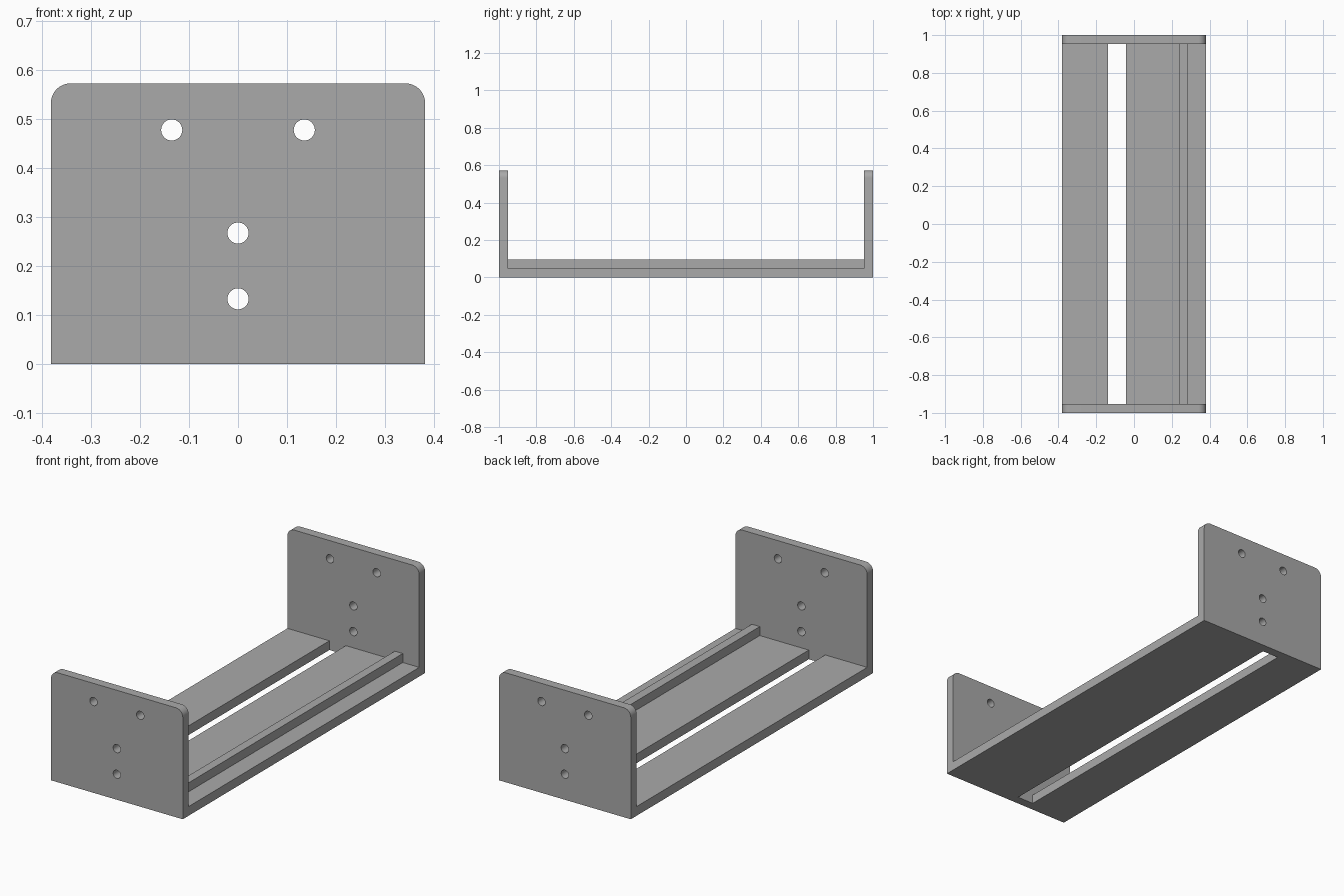
import bpy, bmesh, math
from mathutils import Matrix, Vector

if "Cube" in bpy.data.objects:
    bpy.data.objects.remove(bpy.data.objects["Cube"])

HALF_X, HALF_Y, TOP = 0.381, 1.0, 0.572
WALL = 0.048
INNER = HALF_Y - WALL
CORNER, HOLE = 0.04, 0.0215

grey = bpy.data.materials.new("plain grey")
grey.use_nodes = True
colour = (0.40, 0.40, 0.40, 1)
grey.diffuse_color = colour
grey.node_tree.nodes["Principled BSDF"].inputs["Base Color"].default_value = colour


def add_object(name, bm):
    bmesh.ops.recalc_face_normals(bm, faces=bm.faces)
    mesh = bpy.data.meshes.new(name)
    bm.to_mesh(mesh)
    bm.free()
    mesh.materials.append(grey)
    obj = bpy.data.objects.new(name, mesh)
    bpy.context.collection.objects.link(obj)
    return obj


def box(name, low, high):
    low, high = Vector(low), Vector(high)
    bm = bmesh.new()
    bmesh.ops.create_cube(bm, size=1, matrix=Matrix.Translation((low + high) / 2)
                          @ Matrix.Diagonal((*(high - low), 1)))
    return add_object(name, bm)


def cut(target, cutter):
    mod = target.modifiers.new("cut", "BOOLEAN")
    mod.operation, mod.solver, mod.object = "DIFFERENCE", "EXACT", cutter
    bpy.context.view_layer.objects.active = target
    bpy.ops.object.modifier_apply(modifier=mod.name)
    bpy.data.objects.remove(cutter)


# U-shaped bracket: side profile swept across the width
right_half = [(HALF_Y, 0), (HALF_Y, TOP), (INNER, TOP), (INNER, WALL)]
profile = right_half + [(-y, z) for y, z in reversed(right_half)]
bm = bmesh.new()
face = bm.faces.new([bm.verts.new((-HALF_X, y, z)) for y, z in profile])
swept = bmesh.ops.extrude_face_region(bm, geom=[face])["geom"]
bmesh.ops.translate(bm, vec=(2 * HALF_X, 0, 0),
                    verts=[v for v in swept if isinstance(v, bmesh.types.BMVert)])

# rounded upper corners of both end plates
corners = [e for e in bm.edges
           if all(v.co.z > TOP - 0.01 for v in e.verts)
           and e.verts[0].co.x * e.verts[1].co.x > 0]
bmesh.ops.bevel(bm, geom=corners, offset=CORNER, segments=10, profile=0.5,
                affect="EDGES")
bracket = add_object("bracket", bm)

# long slot through the base
cut(bracket, box("slot_cutter", (-0.138, -INNER, -0.1), (-0.043, INNER, 0.2)))

# screw holes through both end plates
for x, z in [(-0.135, 0.477), (0.135, 0.477), (0, 0.267), (0, 0.133)]:
    bm = bmesh.new()
    bmesh.ops.create_cone(bm, cap_ends=True, segments=32, radius1=HOLE, radius2=HOLE,
                          depth=3, matrix=Matrix.Translation((x, 0, z))
                          @ Matrix.Rotation(math.pi / 2, 4, "X"))
    cut(bracket, add_object("hole_cutter", bm))

# low guide rail along the base
box("guide_rail", (0.24, -INNER, WALL), (0.286, INNER, 0.095))

# smooth the round corners and holes, keep the rest crisp
bpy.ops.object.select_all(action="DESELECT")
bracket.select_set(True)
bpy.context.view_layer.objects.active = bracket
bpy.ops.object.shade_smooth_by_angle(angle=math.radians(30))
